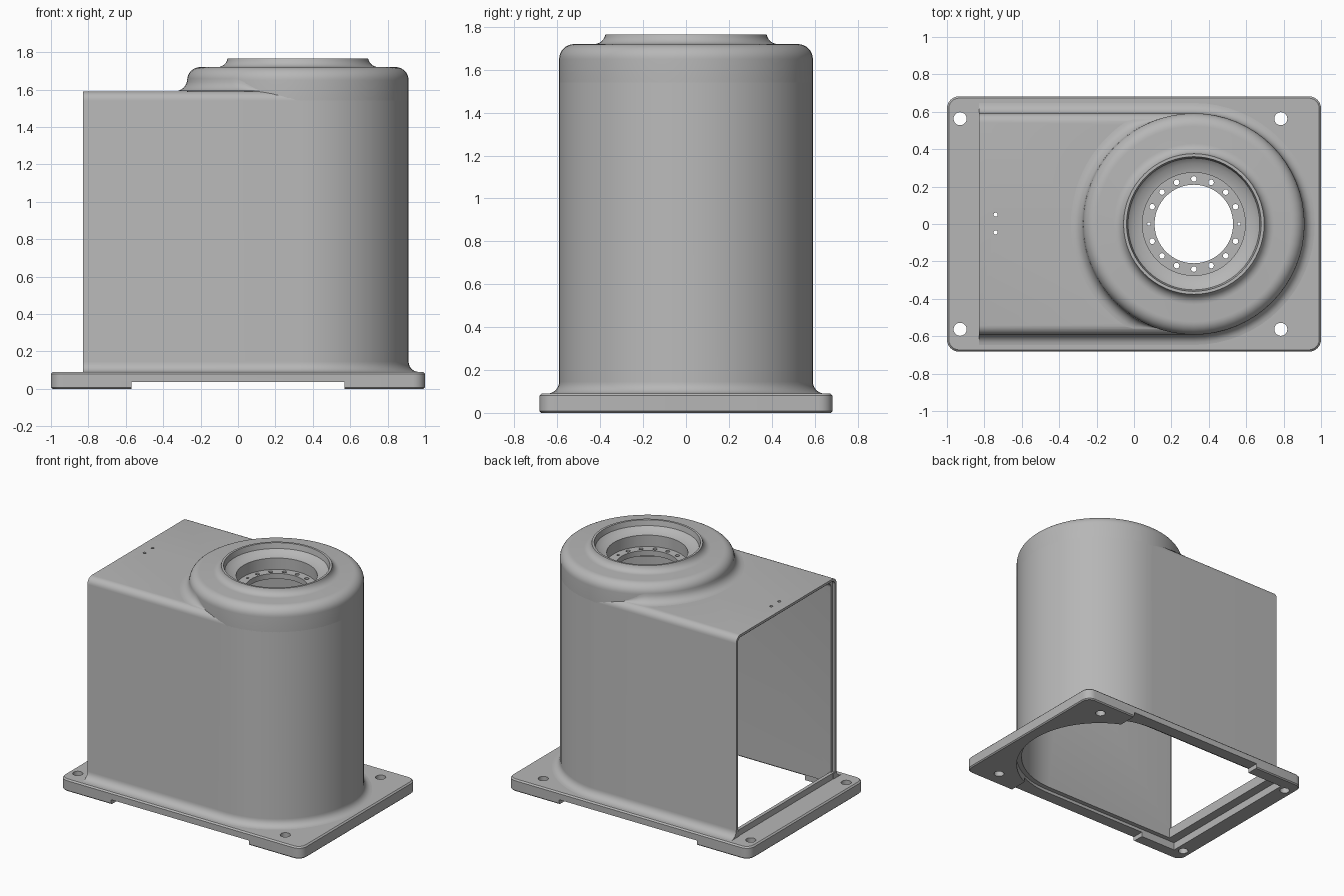
import bpy, bmesh
from math import sin, cos, pi, radians

old = bpy.data.objects.get("Cube")
if old:
    bpy.data.objects.remove(old, do_unlink=True)

CX, R, END = 0.32, 0.592, -0.83     # turret axis, body half width, open end
WALL = 0.035
FLOOR, ROOF = 0.09, 1.59

gray = bpy.data.materials.new("cast gray")
gray.use_nodes = True
gray.diffuse_color = (0.47, 0.47, 0.47, 1)
gray.node_tree.nodes["Principled BSDF"].inputs["Base Color"].default_value = (0.47, 0.47, 0.47, 1)


def finish(name, bm):
    bmesh.ops.recalc_face_normals(bm, faces=bm.faces)
    mesh = bpy.data.meshes.new(name)
    bm.to_mesh(mesh)
    bm.free()
    mesh.materials.append(gray)
    ob = bpy.data.objects.new(name, mesh)
    bpy.context.collection.objects.link(ob)
    return ob


def arc(cx, cz, r, a0, a1, n=6):
    return [(cx + r * cos(radians(a0 + (a1 - a0) * i / n)),
             cz + r * sin(radians(a0 + (a1 - a0) * i / n))) for i in range(n + 1)]


def u_ring(off, z, x0, x1=None):
    """Outline with a flat end at x0 and a round end, or a flat one at x1."""
    r = R + off
    if x1 is not None:
        return [(x0, -r, z), (x1, -r, z), (x1, r, z), (x0, r, z)]
    curve = [(CX + r * cos(a), r * sin(a), z)
             for a in (pi * (i / 32 - 0.5) for i in range(33))]
    return [(x0, -r, z)] + curve + [(x0, r, z)]


def loft(name, rings):
    bm = bmesh.new()
    loops = [[bm.verts.new(p) for p in ring] for ring in rings]
    n = len(loops[0])
    for a, b in zip(loops, loops[1:]):
        for i in range(n):
            j = (i + 1) % n
            bm.faces.new((a[i], a[j], b[j], b[i]))
    bm.faces.new(loops[0])
    bm.faces.new(loops[-1])
    return finish(name, bm)


def revolve(name, profile, seg=64):
    """Closed (radius, z) profile turned about the turret axis."""
    bm = bmesh.new()
    loops = [[bm.verts.new((CX + r * cos(2 * pi * k / seg), r * sin(2 * pi * k / seg), z))
              for r, z in profile] for k in range(seg)]
    n = len(profile)
    for k in range(seg):
        a, b = loops[k], loops[(k + 1) % seg]
        for i in range(n):
            j = (i + 1) % n
            bm.faces.new((a[i], b[i], b[j], a[j]))
    return finish(name, bm)


def box(name, x0, x1, y0, y1, z0, z1):
    return loft(name, [[(x0, y0, z), (x1, y0, z), (x1, y1, z), (x0, y1, z)] for z in (z0, z1)])


def pins(name, spots, z0, z1, seg=20):
    """One mesh holding an upright cylinder for each (x, y, radius)."""
    bm = bmesh.new()
    for x, y, r in spots:
        made = bmesh.ops.create_cone(bm, cap_ends=True, segments=seg, radius1=r,
                                     radius2=r, depth=z1 - z0)
        bmesh.ops.translate(bm, verts=made["verts"], vec=(x, y, (z0 + z1) / 2))
    return finish(name, bm)


def cut(ob, *cutters):
    bpy.context.view_layer.objects.active = ob
    for c in cutters:
        mod = ob.modifiers.new("cut", "BOOLEAN")
        mod.operation, mod.solver, mod.object = "DIFFERENCE", "EXACT", c
        bpy.ops.object.modifier_apply(modifier=mod.name)
        bpy.data.objects.remove(c, do_unlink=True)


def smooth(ob):
    bpy.ops.object.select_all(action="DESELECT")
    ob.select_set(True)
    bpy.context.view_layer.objects.active = ob
    bpy.ops.object.shade_smooth_by_angle(angle=radians(32))


# Base plate with rounded corners and softened rims
def plate_ring(inset, z):
    ring = []
    for sx, sy, a in ((1, 1, 0), (-1, 1, 90), (-1, -1, 180), (1, -1, 270)):
        ring += [(x, y, z) for x, y in arc(sx * 0.935, sy * 0.618, 0.065 - inset, a, a + 90)]
    return ring


plate = loft("base_plate", [plate_ring(0.008, 0), plate_ring(0, 0.008),
                            plate_ring(0, FLOOR - 0.01), plate_ring(0.01, FLOOR)])
cut(plate,
    box("relief_cutter", -0.57, 0.57, -1, 1, -0.1, 0.035),
    loft("seat_cutter", [u_ring(0, z, -0.87) for z in (-0.1, 0.058)]),
    loft("well_cutter", [u_ring(-WALL, z, -0.80) for z in (-0.1, 0.2)]),
    pins("bolt_cutter", [(x, y, 0.035) for x in (-0.93, 0.785) for y in (-0.563, 0.563)], -0.1, 0.2))

# Housing body: flared foot, straight walls, rounded roof edges
foot = [(0.055 - x, z) for x, z in arc(0, FLOOR + 0.055, 0.055, -90, 0)]
crown = arc(-0.05, ROOF - 0.05, 0.05, 0, 90)
body = loft("housing_body", [u_ring(0.055, FLOOR - 0.005, END)]
            + [u_ring(o, z, END) for o, z in foot + crown])
inner = arc(-0.075, ROOF - 0.075, 0.075 - WALL, 0, 90)
lip = arc(-0.055, ROOF - 0.055, 0.037, 0, 90)
cut(body,
    loft("cavity_cutter", [u_ring(-WALL, 0.02, -1.1)] + [u_ring(o, z, -1.1) for o, z in inner]),
    loft("rabbet_cutter", [u_ring(-0.018, 0.13, -1.1, END + 0.02)]
         + [u_ring(o, z, -1.1, END + 0.02) for o, z in lip]),
    pins("turret_bore_cutter", [(CX, 0, 0.572)], 1.4, 1.8, 64),
    pins("screw_cutter", [(-0.74, y, 0.011) for y in (-0.045, 0.05)], 1.4, 1.8))

# Sill across the bottom of the open end
sill = box("opening_sill", END + 0.004, -0.80, -R + 0.02, R - 0.02, FLOOR - 0.01, 0.135)

# Turret with rounded shoulder, raised collar and stepped throat
shoulder = arc(R - 0.07, 1.65, 0.07, 0, 90, 8)
collar = [(x, z) for x, z in arc(0.43, 1.775, 0.055, 270, 190)]
throat = [(0.37, 1.765), (0.36, 1.765), (0.352, 1.725), (0.325, 1.70), (0.275, 1.69),
          (0.275, 1.605), (0.21, 1.605), (0.21, 1.565), (0.325, 1.565), (0.36, 1.67)]
turret = revolve("turret", [(R, 1.535)] + shoulder + collar + throat
                 + [(R - WALL, 1.67), (R - WALL, 1.535)])
holes = []
for k in range(16):
    a = 2 * pi * k / 16
    holes.append((CX + 0.241 * cos(a), 0.241 * sin(a), 0.009 if k % 8 == 0 else 0.015))
cut(turret, pins("flange_cutter", holes, 1.5, 1.65, 12))

# Concave blend from roof to turret, fading out toward the side walls
bm = bmesh.new()
rows = []
for k in range(41):
    a = radians(109 + 142 * k / 40)
    s = min(1, max(0, (0.56 / max(abs(sin(a)), 0.01) - R) / 0.065))
    rows.append([bm.verts.new((CX + r * cos(a), r * sin(a), z)) for r, z in
                 arc(R + 0.065 * s, ROOF + 0.001 + 0.065 * s, 0.065 * s + 0.0001, 180, 270)])
for a, b in zip(rows, rows[1:]):
    for i in range(len(a) - 1):
        bm.faces.new((a[i], a[i + 1], b[i + 1], b[i]))
blend = finish("turret_blend", bm)
if sum(p.normal.z for p in blend.data.polygons) < 0:
    blend.data.flip_normals()

for ob in (plate, body, sill, turret, blend):
    smooth(ob)
